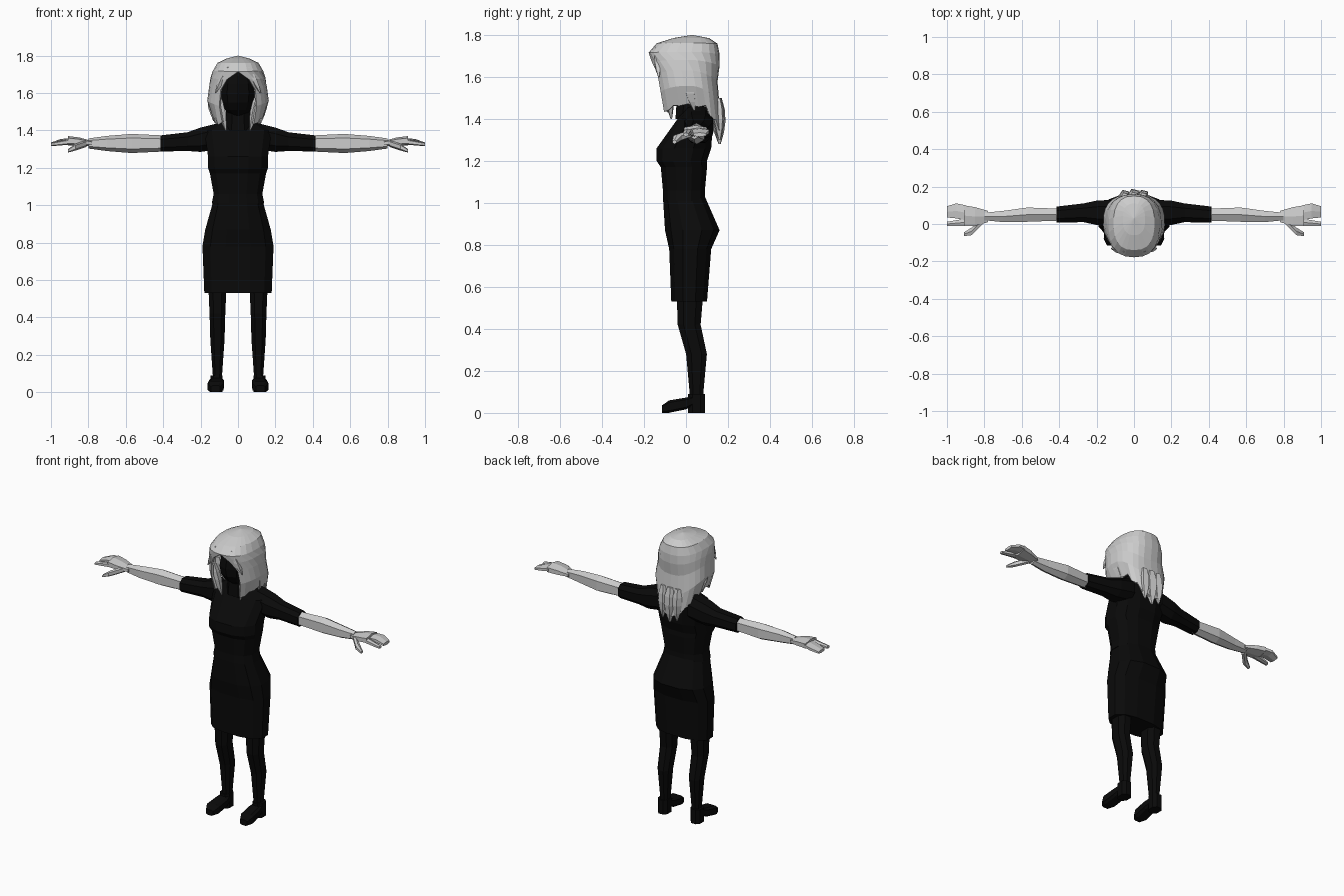
import bpy
import bmesh
import math
import random
from mathutils import Matrix, Vector

random.seed(4)
if "Cube" in bpy.data.objects:
    bpy.data.objects.remove(bpy.data.objects["Cube"], do_unlink=True)


def make_material(name, value):
    mat = bpy.data.materials.new(name)
    mat.use_nodes = True
    colour = (value, value, value, 1)
    mat.diffuse_color = colour
    shader = mat.node_tree.nodes["Principled BSDF"]
    shader.inputs["Base Color"].default_value = colour
    return mat


black = make_material("black cloth", 0.003)
grey = make_material("light grey", 0.6)
X_AXIS, Y_AXIS, Z_AXIS = Matrix.Identity(3)


def finish(name, bm, mat):
    mesh = bpy.data.meshes.new(name)
    bm.to_mesh(mesh)
    bm.free()
    mesh.materials.append(mat)
    obj = bpy.data.objects.new(name, mesh)
    bpy.context.collection.objects.link(obj)
    return obj


def rounded(value, power):
    """Signed power that makes an ellipse boxier."""
    return math.copysign(abs(value) ** power, value)


def skin(name, sections, mat, sides, power):
    """Skin rounded sections, each a centre and two half-axis vectors."""
    bm = bmesh.new()
    stretch = 1 / math.cos(math.pi / sides) ** power
    rings = []
    for centre, across, along in sections:
        ring = []
        for i in range(sides):
            angle = math.tau * (i + 0.5) / sides
            offset = across * rounded(math.cos(angle), power)
            offset = offset + along * rounded(math.sin(angle), power)
            ring.append(bm.verts.new(centre + offset * stretch))
        rings.append(ring)
    for low, high in zip(rings, rings[1:]):
        for i in range(sides):
            j = (i + 1) % sides
            bm.faces.new((low[i], low[j], high[j], high[i]))
    bm.faces.new(rings[0])
    bm.faces.new(rings[-1])
    bmesh.ops.recalc_face_normals(bm, faces=bm.faces[:])
    return finish(name, bm, mat)


def garment(name, rows):
    """Symmetric upright part from rows of height, half width, front and back."""
    sections = []
    for height, half_width, front, back in rows:
        centre = Vector((0, (front + back) / 2, height))
        sections.append((centre, X_AXIS * half_width, Y_AXIS * (back - front) / 2))
    skin(name, sections, black, sides=12, power=0.8)


def tube(name, points, mat, across, along, flat=1, sides=6, power=0.8, mirror=1):
    """Tapering part through points of x, y, z and radius."""
    sections = []
    for x, y, z, radius in points:
        centre = Vector((x * mirror, y, z))
        sections.append((centre, across * radius, along * radius * flat))
    skin(name, sections, mat, sides, power)


# Skirt, blouse, neck and head
garment("skirt", [(0.53, 0.18, -0.07, 0.1), (0.78, 0.19, -0.08, 0.12),
                  (0.87, 0.175, -0.1, 0.16), (1.03, 0.13, -0.11, 0.09)])
garment("blouse", [(1.01, 0.14, -0.11, 0.09), (1.06, 0.13, -0.11, 0.09),
                   (1.17, 0.15, -0.12, 0.1), (1.2, 0.16, -0.14, 0.1),
                   (1.26, 0.16, -0.14, 0.12), (1.4, 0.18, -0.04, 0.13),
                   (1.46, 0.07, 0, 0.1)])
tube("neck", [(0, 0.02, 1.4, 0.07), (0, 0.02, 1.55, 0.06)],
     black, X_AXIS, Y_AXIS, sides=8)
head = bmesh.new()
bmesh.ops.create_uvsphere(head, u_segments=10, v_segments=8, radius=0.1)
bmesh.ops.scale(head, vec=(1, 1.25, 1.3), verts=head.verts)
bmesh.ops.translate(head, vec=(0, 0, 1.6), verts=head.verts)
finish("head", head, black)


# Arm with sleeve, hand, separate index finger and thumb
def build_arm(side, m):
    def arm_part(name, points, mat, **options):
        tube(side + name, points, mat, Y_AXIS, Z_AXIS, mirror=m, **options)

    arm_part("_sleeve", [(0.1, 0.06, 1.37, 0.07), (0.2, 0.06, 1.35, 0.065),
                         (0.27, 0.06, 1.34, 0.05), (0.415, 0.05, 1.33, 0.043)],
             black, sides=8)
    arm_part("_forearm", [(0.4, 0.05, 1.33, 0.032), (0.57, 0.05, 1.33, 0.038),
                          (0.7, 0.04, 1.33, 0.03), (0.8, 0.04, 1.33, 0.02)],
             grey, flat=1.2)
    arm_part("_palm", [(0.78, 0.04, 1.33, 0.03), (0.85, 0.04, 1.34, 0.05),
                       (0.91, 0.045, 1.345, 0.055)], grey, flat=0.4)
    arm_part("_fingers", [(0.9, 0.06, 1.345, 0.04), (0.95, 0.07, 1.34, 0.04),
                          (1, 0.065, 1.325, 0.03)], grey, flat=0.3)
    arm_part("_index_finger", [(0.89, 0.01, 1.34, 0.02), (1, 0, 1.325, 0.012)],
             grey, flat=0.7)
    arm_part("_thumb", [(0.81, 0.02, 1.33, 0.02), (0.87, -0.04, 1.31, 0.02),
                        (0.91, -0.055, 1.29, 0.01)], grey, flat=0.8)


# Leg with a shoe made of a heel and a toe
def build_leg(side, m):
    tube(side + "_leg", [(0.11, 0.05, 0.08, 0.024), (0.11, 0.05, 0.28, 0.038),
                         (0.11, 0.015, 0.42, 0.042), (0.11, 0.02, 0.6, 0.05)],
         black, X_AXIS, Y_AXIS, flat=1.3, sides=8, mirror=m)
    tube(side + "_heel", [(0.115, 0.05, 0, 0.033), (0.115, 0.05, 0.09, 0.033)],
         black, X_AXIS, Y_AXIS, flat=1.2, sides=8, mirror=m)
    tube(side + "_toe", [(0.12, -0.115, 0.018, 0.025), (0.12, -0.08, 0.03, 0.042),
                         (0.115, 0, 0.045, 0.04), (0.115, 0.04, 0.06, 0.03)],
         black, X_AXIS, Z_AXIS, flat=0.7, sides=8, power=0.5, mirror=m)


# Hair shell with an open front and a ragged, pointed back
def hair_shell(rows, columns=22, power=0.8):
    bm = bmesh.new()
    grid = []
    for r, (height, half_width, front, back, opening) in enumerate(rows):
        start = math.asin((opening / half_width) ** (1 / power))
        droop = (r / (len(rows) - 1)) ** 3
        line = []
        for c in range(columns + 1):
            angle = start + (math.tau - start * 2) * c / columns
            facing, sideways = math.cos(angle), math.sin(angle)
            z = height + 0.06 * droop * sideways ** 2
            if facing < 0:
                z -= 0.09 * droop * facing ** 2
            if r == len(rows) - 1:
                z += 0.02 * (-1) ** c * random.random()
            x = half_width * rounded(sideways, power)
            y = (front + back) / 2 - rounded(facing, power) * (back - front) / 2
            line.append(bm.verts.new((x, y, z)))
        grid.append(line)
    for upper, lower in zip(grid, grid[1:]):
        for c in range(columns):
            bm.faces.new((upper[c], lower[c], lower[c + 1], upper[c + 1]))
    bmesh.ops.remove_doubles(bm, verts=bm.verts, dist=0.001)
    hair = finish("hair", bm, grey)
    solid = hair.modifiers.new("thickness", "SOLIDIFY")
    solid.thickness = 0.012
    solid.offset = -1


hair_shell([(1.8, 0.0001, 0.03, 0.03, 0), (1.785, 0.06, -0.06, 0.11, 0),
            (1.76, 0.11, -0.14, 0.15, 0), (1.715, 0.135, -0.178, 0.16, 0),
            (1.67, 0.147, -0.17, 0.16, 0.06), (1.61, 0.155, -0.155, 0.15, 0.093),
            (1.52, 0.165, -0.14, 0.16, 0.1), (1.41, 0.135, -0.125, 0.17, 0.085)])


# Loose locks of hair that swell, then end in a point
def lock(name, top, bottom, width, mirror=1):
    points = []
    for i in range(5):
        t = i / 4
        x, y, z = Vector(top).lerp(Vector(bottom), t)
        swell = math.sin(math.pi * (0.2 + 0.75 * t))
        points.append((x, y, z, width * swell))
    tube(name, points, grey, X_AXIS, Y_AXIS, sides=5, mirror=mirror)


for side, m in (("left", 1), ("right", -1)):
    build_arm(side, m)
    build_leg(side, m)
    lock(side + "_front_lock", (0.11, -0.09, 1.6), (0.065, -0.07, 1.4), 0.02, m)
    lock(side + "_side_lock", (0.14, 0, 1.6), (0.12, 0.04, 1.44), 0.025, m)
    lock(side + "_fringe_lock", (0.05, -0.14, 1.74), (0.12, -0.13, 1.6), 0.017, m)
    lock(side + "_rear_lock", (0.05, 0.15, 1.5), (0.05, 0.16, 1.3), 0.025, m)
lock("back_lock", (0, 0.15, 1.5), (0, 0.16, 1.28), 0.03)
